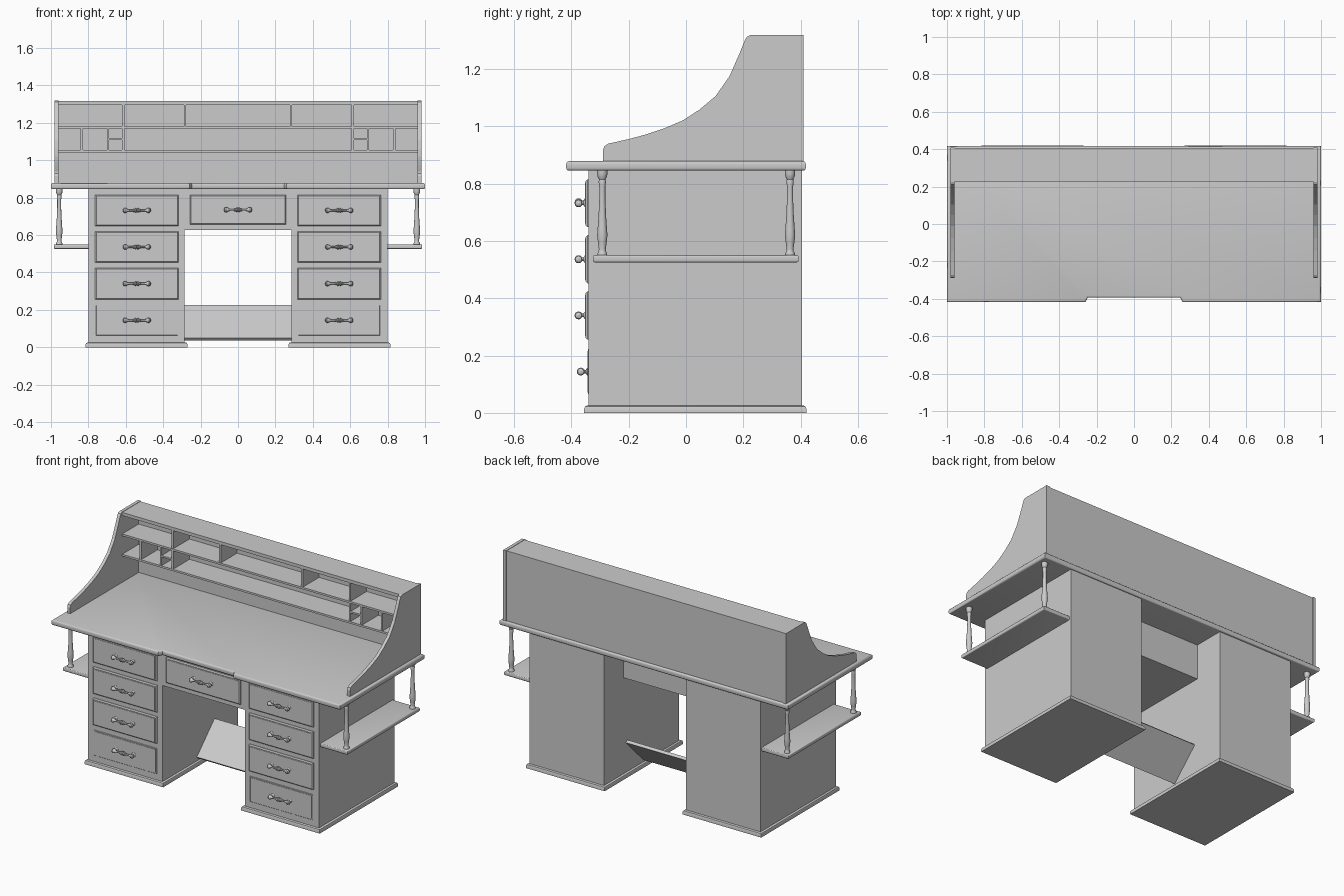
import bpy, bmesh, math
from mathutils import Vector, Matrix

if "Cube" in bpy.data.objects:
    bpy.data.objects.remove(bpy.data.objects["Cube"])


def finish(bm, name, smooth=False):
    bmesh.ops.recalc_face_normals(bm, faces=bm.faces)
    me = bpy.data.meshes.new(name)
    bm.to_mesh(me)
    bm.free()
    ob = bpy.data.objects.new(name, me)
    bpy.context.collection.objects.link(ob)
    if smooth:
        bpy.context.view_layer.objects.active = ob
        ob.select_set(True)
        bpy.ops.object.shade_smooth_by_angle(angle=math.radians(35))
        ob.select_set(False)
    return ob


def prism(name, pts, vec, bevel=0, seg=1, pick=None):
    """Extrude a closed 3D outline along vec; optionally bevel the picked edges."""
    bm = bmesh.new()
    f = bm.faces.new([bm.verts.new(p) for p in pts])
    ext = bmesh.ops.extrude_face_region(bm, geom=[f])
    bmesh.ops.translate(bm, vec=vec, verts=[v for v in ext['geom'] if isinstance(v, bmesh.types.BMVert)])
    bmesh.ops.recalc_face_normals(bm, faces=bm.faces)
    if bevel:
        edges = [e for e in bm.edges if pick is None or pick(e)]
        bmesh.ops.bevel(bm, geom=edges, offset=bevel, segments=seg, profile=0.5, affect='EDGES')
    return finish(bm, name, seg > 1)


def box(name, x0, x1, y0, y1, z0, z1, **kw):
    x0, x1 = sorted((x0, x1))
    pts = [(x0, y0, z0), (x1, y0, z0), (x1, y1, z0), (x0, y1, z0)]
    return prism(name, pts, (0, 0, z1 - z0), **kw)


def lathe(bm, prof, mat, n=14):
    """Spin a (radius, height) profile about local z, then place it with mat."""
    rings = []
    for r, h in prof:
        rings.append([bm.verts.new(mat @ Vector((r * math.cos(2 * math.pi * i / n),
                                                 r * math.sin(2 * math.pi * i / n), h))) for i in range(n)])
    for a, b in zip(rings, rings[1:]):
        for i in range(n):
            bm.faces.new((a[i], a[(i + 1) % n], b[(i + 1) % n], b[i]))
    bm.faces.new(rings[0])
    bm.faces.new(rings[-1])


def flat(e):
    return abs(e.verts[0].co.z - e.verts[1].co.z) < 1e-5


def handle(name, cx, y, z):
    """Turned bar pull on two round mounts, standing on the drawer front at y."""
    bm = bmesh.new()
    half = [(0.006, 0), (0.012, 0.004), (0.012, 0.008), (0.007, 0.013), (0.008, 0.018), (0.005, 0.022),
            (0.005, 0.042), (0.007, 0.05), (0.012, 0.056), (0.014, 0.064), (0.011, 0.071), (0.003, 0.075)]
    prof = [(r, -h) for r, h in reversed(half[1:])] + half
    lathe(bm, prof, Matrix.Translation((cx, y - 0.025, z)) @ Matrix.Rotation(math.pi / 2, 4, 'Y'), 12)
    mount = [(0.013, -0.002), (0.013, 0.003), (0.006, 0.008), (0.006, 0.025)]
    for s in (-1, 1):
        lathe(bm, mount, Matrix.Translation((cx + s * 0.06, y, z)) @ Matrix.Rotation(math.pi / 2, 4, 'X'), 12)
    finish(bm, name, True)


def drawer(name, cx, w, z0, z1, front):
    box(name, cx - w / 2, cx + w / 2, front, -0.325, z0, z1, bevel=0.006,
        pick=lambda e: all(v.co.y < front + 1e-4 for v in e.verts))
    # raised field inside the moulded edge
    box(name + "_panel", cx - w / 2 + 0.012, cx + w / 2 - 0.012, front - 0.002, front + 0.002, z0 + 0.012, z1 - 0.012)
    handle(name + "_handle", cx, front, (z0 + z1) / 2)


# desktop with a shallow setback over the middle drawer
outline = [(-1, -0.418), (-0.26, -0.418), (-0.247, -0.393), (0.247, -0.393), (0.26, -0.418),
           (1, -0.418), (1, 0.418), (-1, 0.418)]
prism("desktop", [(x, y, 0.845) for x, y in outline], (0, 0, 0.033), bevel=0.01, seg=3, pick=flat)

# curved hutch side outline (y, z)
side_profile = [(0.41, 0.875), (-0.29, 0.875), (-0.29, 0.915), (-0.285, 0.93), (-0.272, 0.939), (-0.197, 0.956),
                (-0.145, 0.970), (-0.075, 0.993), (-0.01, 1.021), (0.047, 1.058), (0.103, 1.105), (0.152, 1.175),
                (0.187, 1.255), (0.203, 1.295), (0.212, 1.312), (0.225, 1.318), (0.41, 1.318)]

# turned post profile (radius, height)
post_profile = [(0.017, 0), (0.017, 0.008), (0.013, 0.014), (0.012, 0.022), (0.015, 0.045), (0.018, 0.07),
                (0.0165, 0.09), (0.013, 0.14), (0.0105, 0.2), (0.0105, 0.24), (0.013, 0.258),
                (0.011, 0.265), (0.016, 0.275), (0.018, 0.285), (0.018, 0.297)]

levels = [(0.648, 0.815), (0.452, 0.62), (0.256, 0.424), (0.06, 0.228)]
for s, label in ((-1, "left"), (1, "right")):
    # pedestal and its moulded plinth
    box(label + "_pedestal", s * 0.285, s * 0.80, -0.34, 0.405, 0.01, 0.848)
    box(label + "_plinth", s * 0.27, s * 0.815, -0.355, 0.42, 0, 0.026, bevel=0.011, seg=2,
        pick=lambda e: all(v.co.z > 0.02 for v in e.verts))
    for i, (z0, z1) in enumerate(levels):
        drawer(f"{label}_drawer_{i + 1}", s * 0.541, 0.445, z0, z1, -0.342 if i == 3 else -0.35)
    # side shelf hung on turned posts
    box(label + "_side_shelf", s * 0.79, s * 0.985, -0.325, 0.393, 0.525, 0.55, bevel=0.007, seg=3, pick=flat)
    for y, end in ((-0.292, "front"), (0.363, "back")):
        bm = bmesh.new()
        lathe(bm, post_profile, Matrix.Translation((s * 0.956, y, 0.549)), 16)
        finish(bm, f"{label}_{end}_post", True)
    # hutch side panel
    prism(label + "_hutch_side", [(s * 0.96, y, z) for y, z in side_profile], (s * 0.02, 0, 0))
    # upper and lower pigeonhole dividers
    for i, x in enumerate((0.284, 0.614)):
        box(f"{label}_upper_divider_{i}", s * (x - 0.006), s * (x + 0.006), 0.228, 0.39, 1.175, 1.30)
    for i, x in enumerate((0.614, 0.695, 0.836)):
        box(f"{label}_lower_divider_{i}", s * (x - 0.006), s * (x + 0.006), 0.228, 0.39, 1.048, 1.175)
    box(label + "_small_shelf", s * 0.614, s * 0.695, 0.228, 0.39, 1.107, 1.117)

# middle drawer case and drawer
box("middle_case", -0.286, 0.286, -0.338, 0.21, 0.627, 0.848)
drawer("middle_drawer", 0, 0.515, 0.655, 0.815, -0.35)

# hutch top, shelves and back
box("hutch_top", -0.962, 0.962, 0.225, 0.405, 1.296, 1.316)
box("upper_shelf", -0.962, 0.962, 0.225, 0.39, 1.169, 1.181)
box("lower_shelf", -0.962, 0.962, 0.225, 0.39, 1.042, 1.054)
box("hutch_back", -0.962, 0.962, 0.388, 0.405, 0.875, 1.30)

# tilted footrest between the pedestals
foot = [(0.0, 0.05), (0.175, 0.225), (0.188, 0.212), (0.013, 0.037)]
prism("footrest", [(-0.288, y, z) for y, z in foot], (0.576, 0, 0))
